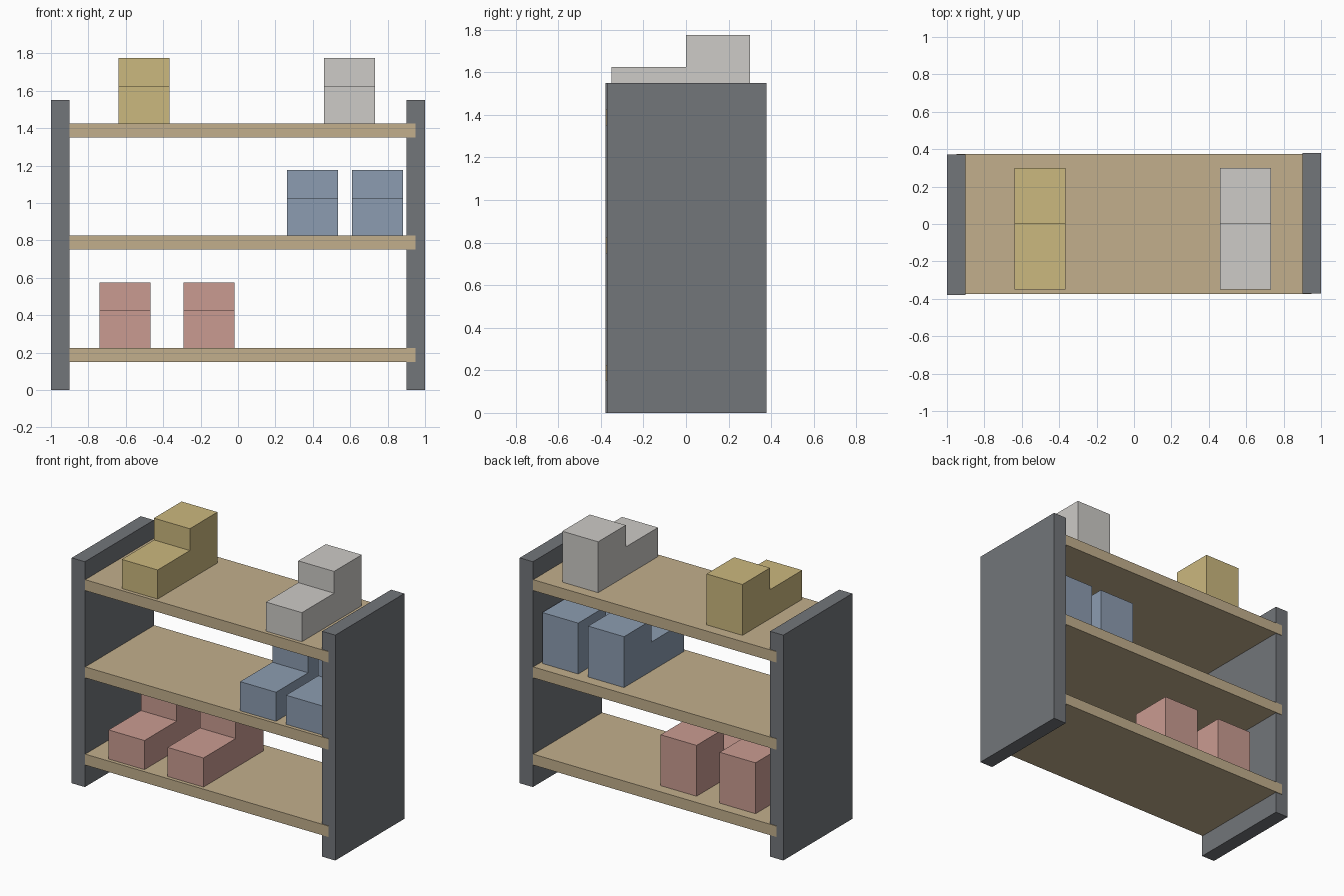
import bpy
import bmesh
from mathutils import Vector

default = bpy.data.objects.get("Cube")
if default:
    bpy.data.objects.remove(default, do_unlink=True)


def material(name, rgb):
    mat = bpy.data.materials.new(name)
    mat.use_nodes = True
    mat.diffuse_color = (*rgb, 1)
    mat.node_tree.nodes["Principled BSDF"].inputs["Base Color"].default_value = (*rgb, 1)
    return mat


grey = material("slate grey", (0.17, 0.18, 0.195))
wood = material("light wood", (0.54, 0.43, 0.265))
yellow = material("mustard yellow", (0.60, 0.48, 0.21))
white = material("pale grey", (0.61, 0.595, 0.57))
blue = material("dusty blue", (0.265, 0.335, 0.44))
red = material("dusty pink", (0.59, 0.33, 0.285))


def extrude_profile(name, profile, x, width, mat):
    """Sweep a (y, z) outline along x, centred on x."""
    bm = bmesh.new()
    face = bm.faces.new([bm.verts.new((x - width / 2, y, z)) for y, z in profile])
    result = bmesh.ops.extrude_face_region(bm, geom=[face])
    moved = [g for g in result["geom"] if isinstance(g, bmesh.types.BMVert)]
    bmesh.ops.translate(bm, verts=moved, vec=Vector((width, 0, 0)))
    bmesh.ops.recalc_face_normals(bm, faces=bm.faces)
    mesh = bpy.data.meshes.new(name)
    bm.to_mesh(mesh)
    bm.free()
    mesh.materials.append(mat)
    obj = bpy.data.objects.new(name, mesh)
    bpy.context.collection.objects.link(obj)
    return obj


def board(name, x, y, z, size, mat):
    """Box with its underside at z."""
    width, depth, height = size
    back, front, top = y + depth / 2, y - depth / 2, z + height
    outline = [(front, z), (back, z), (back, top), (front, top)]
    return extrude_profile(name, outline, x, width, mat)


# Side panels, slightly staggered in depth
for name, side in (("left_panel", 1), ("right_panel", -1)):
    board(name, side * 0.95, side * 0.004, 0, (0.1, 0.75, 1.55), grey)

# Shelves with the stepped shoes standing on each
levels = [
    ("bottom", 0.15, [(-0.603, red), (-0.154, red)]),
    ("middle", 0.75, [(0.398, blue), (0.747, blue)]),
    ("top", 1.35, [(-0.503, yellow), (0.595, white)]),
]
thickness = 0.075
for level, z, shoes in levels:
    board(level + "_shelf", 0, 0, z, (1.9, 0.75, thickness), wood)
    base = z + thickness
    step = [(-0.35, 0), (0.3, 0), (0.3, 0.35), (0, 0.35), (0, 0.2), (-0.35, 0.2)]
    for number, (x, mat) in enumerate(shoes, 1):
        outline = [(y, base + h) for y, h in step]
        extrude_profile(f"{level}_shoe_{number}", outline, x, 0.273, mat)
